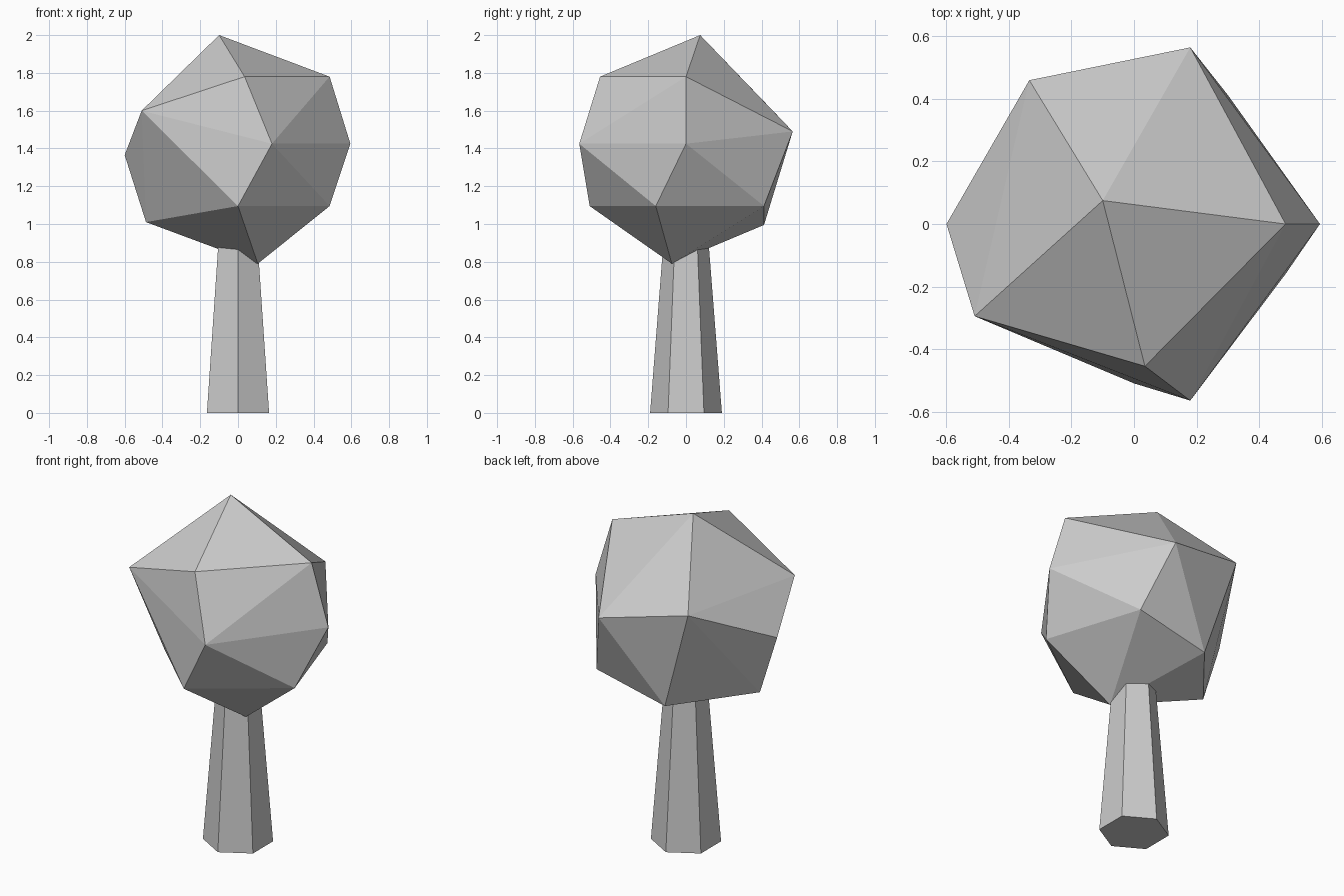
import bpy
import bmesh

default = bpy.data.objects.get("Cube")
if default:
    bpy.data.objects.remove(default, do_unlink=True)

# One plain grey for the whole tree
grey = bpy.data.materials.new("light_grey")
grey.use_nodes = True
colour = (0.6, 0.6, 0.6, 1.0)
grey.diffuse_color = colour
grey.node_tree.nodes["Principled BSDF"].inputs["Base Color"].default_value = colour


def add_object(name, bm):
    """Turn a bmesh into a flat shaded grey object."""
    bmesh.ops.recalc_face_normals(bm, faces=bm.faces)
    mesh = bpy.data.meshes.new(name)
    bm.to_mesh(mesh)
    bm.free()
    mesh.materials.append(grey)
    obj = bpy.data.objects.new(name, mesh)
    bpy.context.collection.objects.link(obj)
    return obj


# Trunk: tapered six-sided post with corners to the front and back
trunk_height = 1.0
bm = bmesh.new()
bmesh.ops.create_cone(bm, cap_ends=True, segments=6, radius1=0.19,
                      radius2=0.112, depth=trunk_height)
if max(v.co.x for v in bm.verts) > 0.18:
    for v in bm.verts:
        v.co.x, v.co.y = -v.co.y, v.co.x
bmesh.ops.translate(bm, verts=bm.verts, vec=(0, 0, trunk_height / 2))
add_object("trunk", bm)

# Crown: faceted boulder shape wrapped around its corner points
crown_corners = [
    (-0.10, 0.075, 2.0),                            # peak
    (0.035, -0.455, 1.78), (0.485, 0, 1.78),        # shoulders
    (-0.51, -0.295, 1.6), (-0.335, 0.46, 1.6),
    (0.18, 0.565, 1.49), (0.18, -0.565, 1.425),     # waist
    (0.595, 0, 1.425), (-0.6, 0, 1.365),
    (0, -0.51, 1.095), (0.485, -0.16, 1.095),       # underside rim
    (0.3, 0.413, 1.095), (-0.15, 0.413, 0.995), (-0.487, 0, 1.01),
    (0.105, -0.075, 0.79),                          # lowest point
]
bm = bmesh.new()
for corner in crown_corners:
    bm.verts.new(corner)
bmesh.ops.convex_hull(bm, input=list(bm.verts))
add_object("crown", bm)
